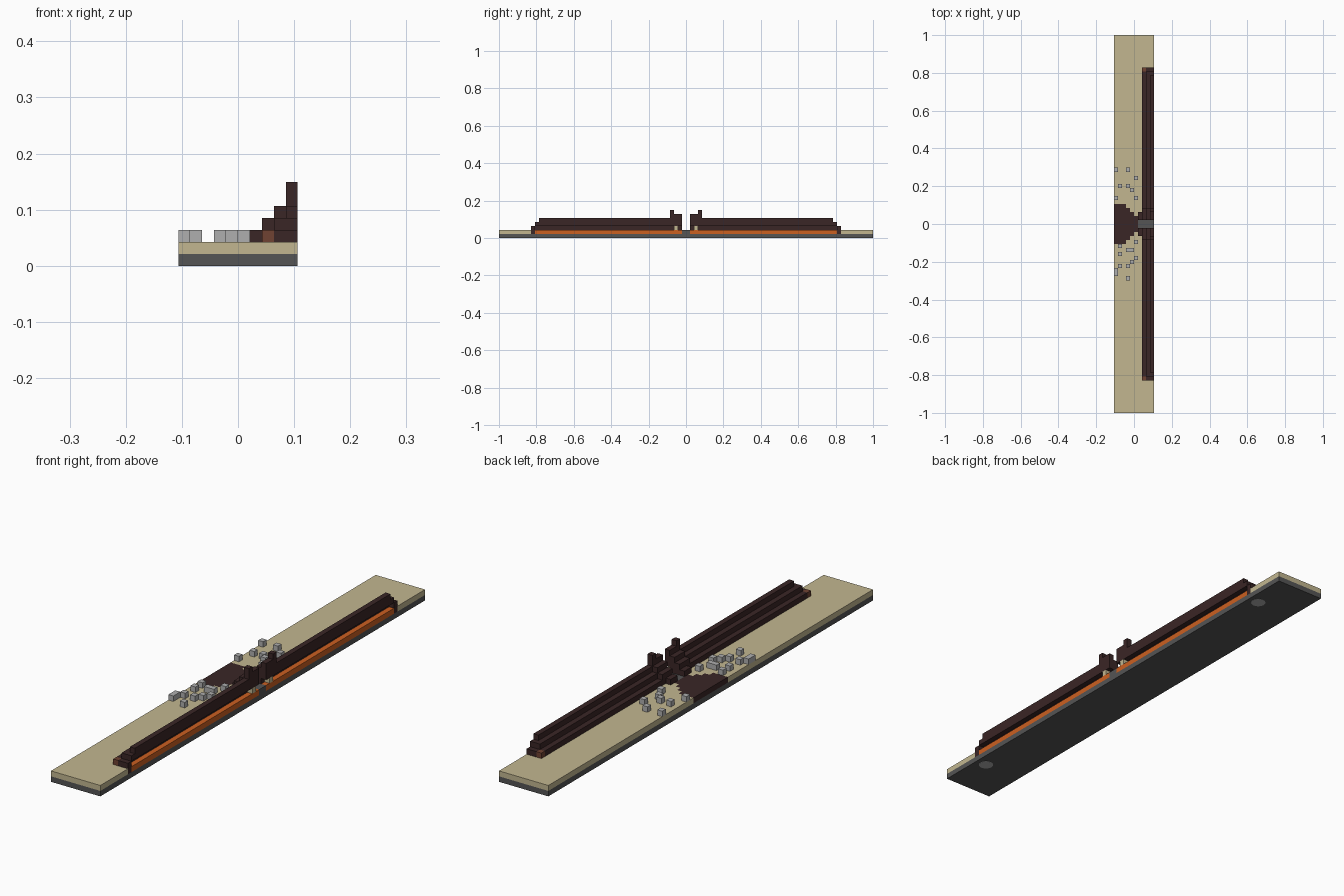
import bpy
import bmesh
from mathutils import Vector

cube = bpy.data.objects.get("Cube")
if cube:
    bpy.data.objects.remove(cube)

U = 2 / 94            # size of one block
NX, HALF = 10, 47     # blocks across, blocks from centre to end


def material(name, r, g, b):
    m = bpy.data.materials.new(name)
    m.use_nodes = True
    m.diffuse_color = (r, g, b, 1)
    node = m.node_tree.nodes["Principled BSDF"]
    node.inputs["Base Color"].default_value = (r, g, b, 1)
    node.inputs["Roughness"].default_value = 0.9
    return m


SAND = material("sand", 0.54, 0.47, 0.28)
BASE = material("charcoal grey", 0.09, 0.09, 0.09)
DARK = material("dark maroon", 0.042, 0.019, 0.019)
BROWN = material("brown", 0.16, 0.055, 0.032)
ORANGE = material("orange", 0.60, 0.115, 0.015)
STONE = material("stone grey", 0.43, 0.43, 0.43)


def span(xs, ys, zs):
    """All block cells in three half-open ranges."""
    return {(x, y, z) for x in range(*xs) for y in range(*ys) for z in range(*zs)}


def mirror(cells):
    return cells | {(x, -1 - y, z) for x, y, z in cells}


def blocks(name, cells, mats, rule=lambda c: 0):
    """One mesh made of the exposed faces of a set of block cells."""
    bm = bmesh.new()
    for c in sorted(cells):
        for axis in range(3):
            for side in (0, 1):
                near = list(c)
                near[axis] += 2 * side - 1
                if tuple(near) in cells:
                    continue
                a, b = (axis + 1) % 3, (axis + 2) % 3
                ring = [(0, 0), (1, 0), (1, 1), (0, 1)]
                verts = []
                for i, j in (ring if side else ring[::-1]):
                    p = Vector(c)
                    p[axis] += side
                    p[a] += i
                    p[b] += j
                    verts.append(bm.verts.new((p - Vector((NX / 2, 0, 0))) * U))
                bm.faces.new(verts).material_index = rule(c)
    bmesh.ops.remove_doubles(bm, verts=bm.verts, dist=U / 100)
    mesh = bpy.data.meshes.new(name)
    bm.to_mesh(mesh)
    bm.free()
    for m in mats:
        mesh.materials.append(m)
    ob = bpy.data.objects.new(name, mesh)
    bpy.context.collection.objects.link(ob)
    return ob


# Bottom slab
bpy.ops.mesh.primitive_cube_add(size=1, location=(0, 0, U / 2))
slab = bpy.context.object
slab.name = "bottom_slab"
slab.scale = (NX * U, 2 * HALF * U, U)
slab.data.materials.append(BASE)

# Round inserts under the slab
for side, y in (("front", -0.82), ("back", 0.82)):
    bpy.ops.mesh.primitive_cylinder_add(vertices=24, radius=0.028, depth=0.004,
                                        location=(0.06, y, 0.0015))
    bpy.context.object.name = side + "_insert"
    bpy.context.object.data.materials.append(STONE)

# Ground layer: sand, dark path, grey centre strip and orange channel
PATH = [5, 5, 5, 4, 3, 2, 2]


def ground_colour(c):
    x, y, _ = c
    d = y if y >= 0 else -1 - y
    if x >= 6 and d < 1:
        return 2
    if x < 7:
        return 1 if d < PATH[x] else 0
    if x >= 8 and d < 38:
        return 3
    return 1 if x == 9 and d == 38 else 0


blocks("ground", span((0, NX), (-HALF, HALF), (1, 2)),
       [SAND, DARK, BASE, ORANGE], ground_colour)

# Stepped canopy leaning out over the channel, with stepped ends
canopy = span((7, 9), (1, 38), (2, 3)) | span((8, 10), (38, 39), (2, 3))
canopy |= span((8, 10), (1, 38), (3, 4)) | span((9, 10), (1, 37), (4, 5))
blocks("canopy", mirror(canopy), [DARK])

# Brown end blocks
blocks("canopy_ends", mirror({(7, 38, 2)}), [BROWN])

# Central gate steps and posts
gate = span((6, 7), (1, 3), (2, 3)) | span((7, 8), (1, 4), (3, 4))
gate |= span((8, 9), (1, 4), (4, 5))
gate |= span((9, 10), (1, 4), (5, 6)) | span((9, 10), (3, 4), (5, 7))
blocks("gate_posts", mirror(gate), [DARK])

# Small pale blocks inside the gate
blocks("gate_lights", mirror({(9, 2, 2)}), [SAND])

# Scattered stones
STONES = [(0, 13), (3, 13), (5, 11), (1, 9), (3, 9), (4, 8), (0, 6), (5, 6),
          (1, -6), (3, -7), (4, -7), (5, -5), (5, -9), (4, -10), (1, -8),
          (1, -11), (3, -11), (0, -12), (0, -13), (3, -14)]
blocks("stones", {(x, y, 2) for x, y in STONES}, [STONE])
